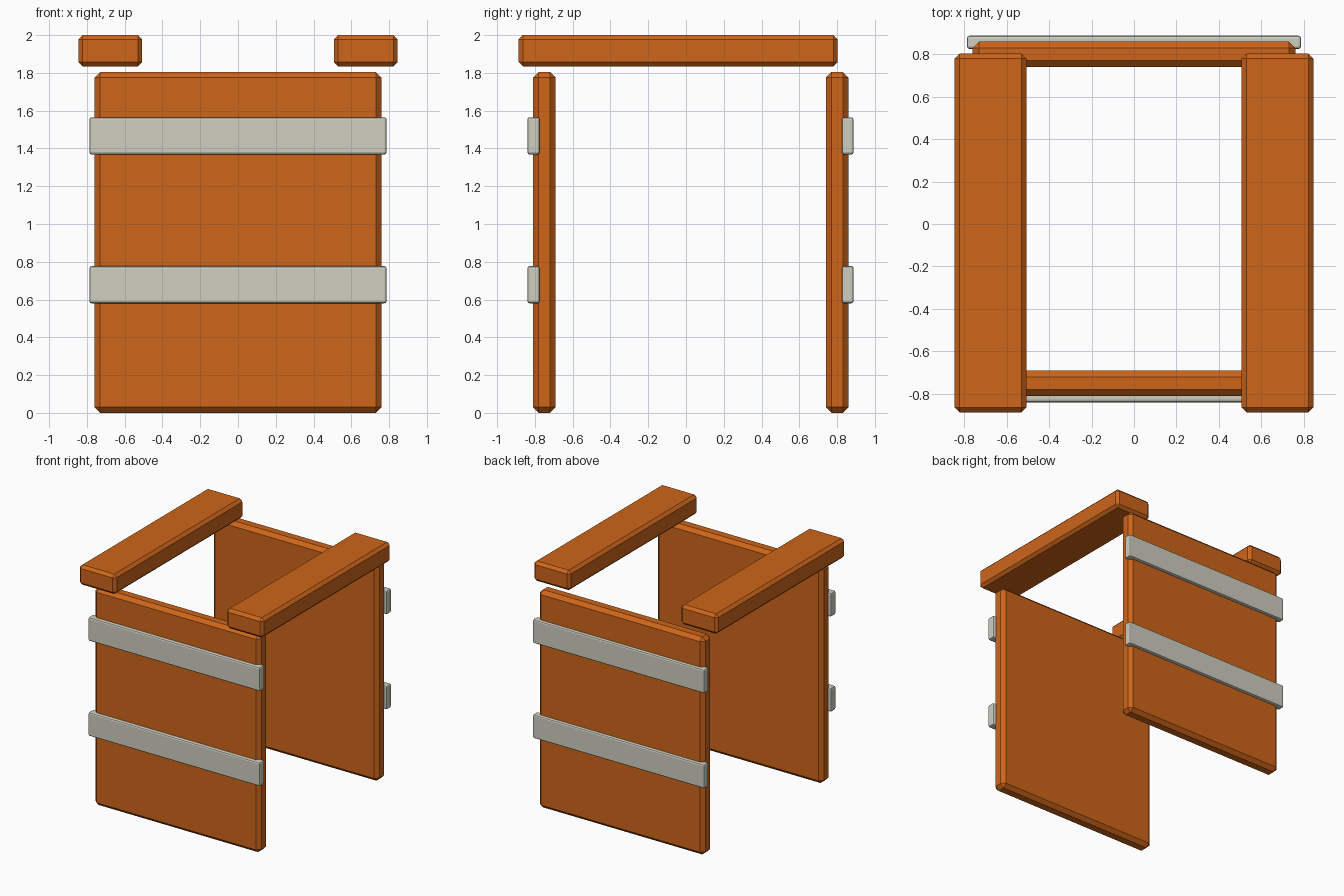
import bpy

if "Cube" in bpy.data.objects:
    bpy.data.objects.remove(bpy.data.objects["Cube"])


def material(name, color):
    mat = bpy.data.materials.new(name)
    mat.diffuse_color = color
    mat.use_nodes = True
    mat.node_tree.nodes["Principled BSDF"].inputs["Base Color"].default_value = mat.diffuse_color
    return mat


ORANGE = material("orange_paint", (0.62, 0.13, 0.01, 1))
PALE = material("pale_reflective", (0.62, 0.62, 0.53, 1))


def bevelled_box(name, lo, hi, bevel, segments, mat):
    """Box between two corners with bevelled edges."""
    centre = [(a + b) / 2 for a, b in zip(lo, hi)]
    bpy.ops.mesh.primitive_cube_add(size=1, location=centre)
    obj = bpy.context.object
    obj.name = name
    obj.scale = [b - a for a, b in zip(lo, hi)]
    bpy.ops.object.transform_apply(location=False, rotation=False, scale=True)
    mod = obj.modifiers.new("Bevel", 'BEVEL')
    mod.width = bevel
    mod.segments = segments
    obj.data.materials.append(mat)
    return obj


# Front and back boards, each with two pale bands on its outer face
for side, board_y, band_y in (("front", (-0.81, -0.69), (-0.84, -0.775)),
                              ("back", (0.74, 0.86), (0.825, 0.887))):
    bevelled_box(side + "_panel", (-0.76, board_y[0], 0), (0.76, board_y[1], 1.805),
                 0.03, 1, ORANGE)
    for level, z in (("lower", 0.58), ("upper", 1.368)):
        bevelled_box(f"{side}_{level}_band", (-0.787, band_y[0], z),
                     (0.787, band_y[1], z + 0.197), 0.012, 2, PALE)

# Shoulder straps running front to back
for side, s in (("left", -1), ("right", 1)):
    x = sorted((s * 0.507, s * 0.845))
    bevelled_box(side + "_shoulder_strap", (x[0], -0.887, 1.835), (x[1], 0.803, 2.0),
                 0.023, 1, ORANGE)
